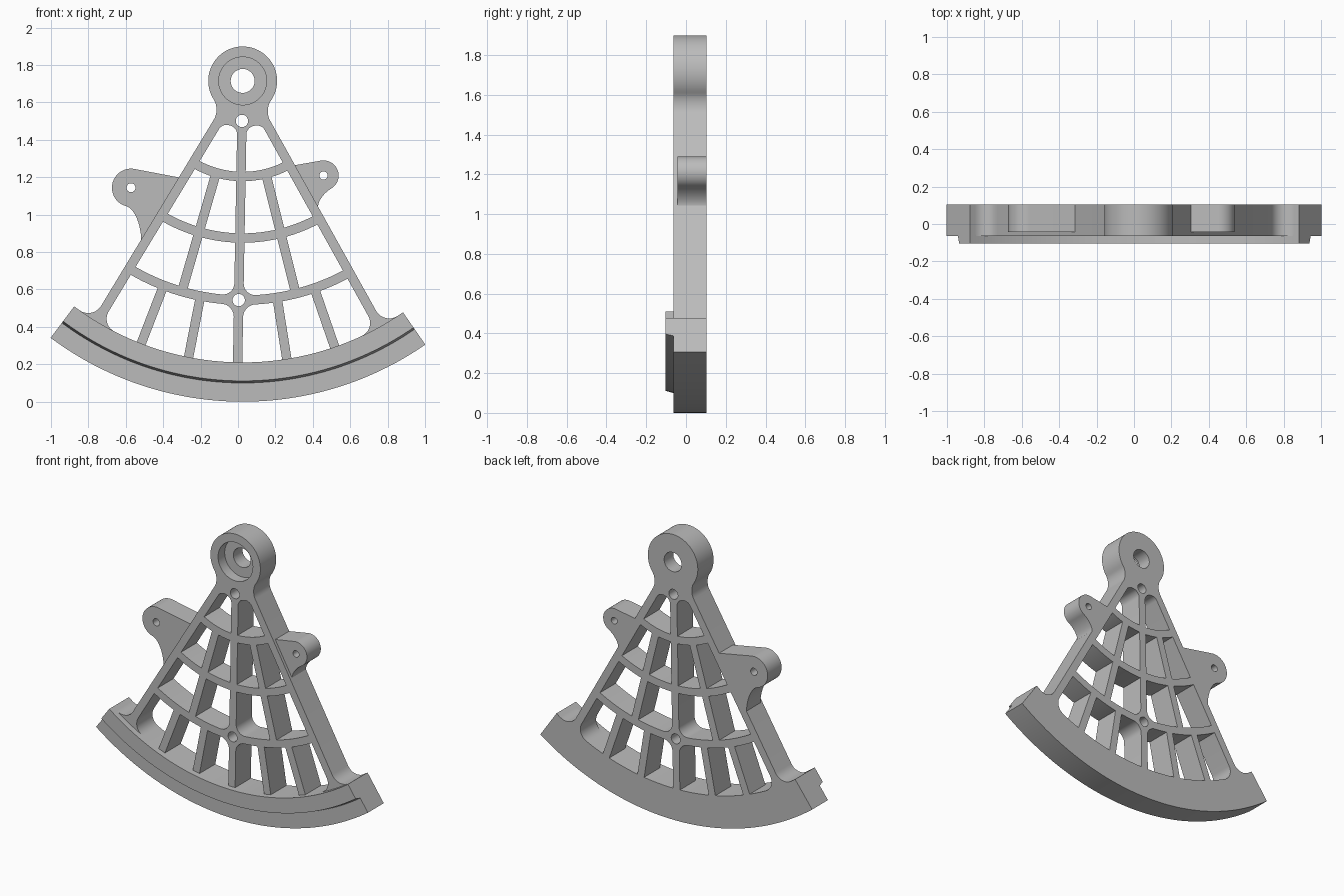
import bpy, bmesh
from math import sin, cos, asin, radians, pi
from mathutils import Matrix, Vector

if "Cube" in bpy.data.objects:
    bpy.data.objects.remove(bpy.data.objects["Cube"])

PIVOT = Vector((0.025, 1.715))
TILT = radians(1.03)
LEG = radians(30.15)          # half angle between the two legs
END = radians(35.74)          # half angle of the rim
HALF = 0.025                  # half width of every rib
FRONT, BACK = -0.063, 0.103
RIM_IN, RIM_OUT, HUB = 1.505, 1.715, 0.184

grey = bpy.data.materials.new("plain grey")
grey.use_nodes = True
grey.diffuse_color = (0.5, 0.5, 0.5, 1)
grey.node_tree.nodes["Principled BSDF"].inputs["Base Color"].default_value = (0.5, 0.5, 0.5, 1)


def polar(r, a):
    """Point at radius r from the pivot, angle a from straight down."""
    return PIVOT + Vector((r * sin(a - TILT), -r * cos(a - TILT)))


def rib_side(r, a, side):
    """Angle of one side of a radial rib at radius r."""
    return a + side * asin(HALF / r)


def arc(r, a, b, steps=32):
    return [polar(r, a + (b - a) * i / steps) for i in range(steps + 1)]


def circle(c, r, a=0, b=2 * pi, steps=64):
    pts = [Vector(c) + r * Vector((cos(a + (b - a) * i / steps), sin(a + (b - a) * i / steps)))
           for i in range(steps + 1)]
    return pts[:-1] if abs(b - a) > 6.28 else pts


def fillet(p, corner, q, steps=10):
    """Rounded corner from p to q."""
    p, corner, q = Vector(p), Vector(corner), Vector(q)
    u, v = p.lerp(corner, 0.55), q.lerp(corner, 0.55)
    return [p * (1 - t) ** 3 + u * 3 * t * (1 - t) ** 2 + v * 3 * t * t * (1 - t) + q * t ** 3
            for t in (i / steps for i in range(steps + 1))]


def cell(r0, r1, a0, a1, rounds=(0, 0, 0, 0)):
    """Opening between two ribs and two rings; rounds: inner a0, inner a1, outer a1, outer a0."""
    spec = [(r0, a0, 1, 1, 1), (r0, a1, -1, 1, -1), (r1, a1, -1, -1, -1), (r1, a0, 1, -1, 1)]
    pts, arcs = [], []
    for i, ((r, a, side, into, along), d) in enumerate(zip(spec, rounds)):
        corner_a = rib_side(r, a, side)
        corner = polar(r, corner_a)
        on_rib = polar(r + into * d, rib_side(r + into * d, a, side))
        arc_a = corner_a + along * d / r
        on_arc = polar(r, arc_a)
        arcs.append(arc_a)
        run = fillet(on_rib, corner, on_arc) if d else [corner]
        if i % 2:
            run.reverse()
            pts += arc(r, arcs[i - 1], arc_a, 16)[1:-1]
        pts += run
    return pts


def finish(obj):
    obj.data.materials.clear()
    obj.data.materials.append(grey)
    bpy.ops.object.select_all(action="DESELECT")
    obj.select_set(True)
    bpy.context.view_layer.objects.active = obj
    bpy.ops.object.shade_smooth_by_angle(angle=radians(25))


def plate(name, loops, y0, y1):
    """Flat plate in the xz plane from an outline and its openings."""
    cu = bpy.data.curves.new(name + " outline", "CURVE")
    cu.dimensions, cu.fill_mode, cu.extrude = "2D", "BOTH", (y1 - y0) / 2
    for loop in loops:
        sp = cu.splines.new("POLY")
        sp.points.add(len(loop) - 1)
        for pt, p in zip(sp.points, loop):
            pt.co = (p.x, p.y, 0, 1)
        sp.use_cyclic_u = True
    tmp = bpy.data.objects.new(name + " outline", cu)
    bpy.context.collection.objects.link(tmp)
    dg = bpy.context.evaluated_depsgraph_get()
    me = bpy.data.meshes.new_from_object(tmp.evaluated_get(dg))
    bpy.data.objects.remove(tmp)
    me.transform(Matrix.Translation((0, (y0 + y1) / 2, 0)) @ Matrix.Rotation(pi / 2, 4, "X"))
    bm = bmesh.new()
    bm.from_mesh(me)
    bmesh.ops.remove_doubles(bm, verts=bm.verts, dist=0.0001)
    bmesh.ops.recalc_face_normals(bm, faces=bm.faces)
    bm.to_mesh(me)
    bm.free()
    me.name = name
    obj = bpy.data.objects.new(name, me)
    bpy.context.collection.objects.link(obj)
    return obj


# Outline of the frame: rim, legs and hub
def side_run(s):
    """Outline from the rim end up to the hub on side s."""
    leg = lambda r: polar(r, s * rib_side(r, LEG, 1))
    foot = rib_side(RIM_IN, LEG, 1)
    start = foot + 0.085 / RIM_IN
    return (arc(RIM_IN, s * END, s * start, 8)
            + fillet(polar(RIM_IN, s * start), leg(RIM_IN), leg(RIM_IN - 0.085))[1:]
            + fillet(leg(0.255), leg(0.193), polar(HUB, s * radians(56))))


neck = radians(56)
outline = (arc(RIM_OUT, -END, END, 80) + side_run(1)
           + arc(HUB, neck, 2 * pi - neck, 64)[1:-1] + side_run(-1)[::-1])

# Openings of the lattice
rings = [0.511, 0.84, 1.172]
loops = [outline]
for s in (-1, 1):
    def add(r0, r1, a0, a1, rounds=(0, 0, 0, 0)):
        if s < 0:
            a0, a1 = -a1, -a0
            rounds = (rounds[1], rounds[0], rounds[3], rounds[2])
        loops.append(cell(r0, r1, a0, a1, rounds))
    add(0.248, rings[0] - HALF, 0, LEG, (0.038, 0.038, 0, 0))
    for i in range(2):
        r0, r1 = rings[i] + HALF, rings[i + 1] - HALF
        add(r0, r1, 0, LEG / 2, (0, 0, 0, 0.065 * i))
        add(r0, r1, LEG / 2, LEG)
    for i in range(3):
        add(rings[2] + HALF, RIM_IN, LEG * i / 3, LEG * (i + 1) / 3,
            (0.065 * (i == 0), 0, 0.08 * (i == 2), 0))

# Pivot hole and the two small holes on the middle rib
loops += [circle(PIVOT, 0.064), circle(polar(0.214, 0), 0.033, steps=32),
          circle(polar(rings[2], 0), 0.033, steps=32)]
frame = plate("lattice_frame", loops, FRONT, BACK)

# Counterbore in the front of the hub
cutter = plate("hub_counterbore_cutter", [circle(PIVOT, 0.128)], FRONT - 0.05, FRONT + 0.07)
cutter.hide_render = True
cut = frame.modifiers.new("counterbore", "BOOLEAN")
cut.operation, cut.solver, cut.object = "DIFFERENCE", "EXACT", cutter
bpy.context.view_layer.objects.active = frame
bpy.ops.object.modifier_apply(modifier=cut.name)
bpy.data.objects.remove(cutter)
finish(frame)

# Mounting ears
left_c, right_c = (-0.572, 1.144), (0.457, 1.209)
rad = radians
ear = circle(left_c, 0.102, rad(82), rad(255), 40)
ear += fillet(ear[-1], (-0.52, 1.026), (-0.517, 0.86))[1:]
ear += [Vector((-0.495, 0.86)), Vector((-0.30, 1.196))]
finish(plate("right_ear", [ear, circle(left_c, 0.024, steps=24)], FRONT + 0.02, BACK))
ear = circle(right_c, 0.081, rad(100), rad(-60), 40)
ear += fillet(ear[-1], (0.425, 1.096), (0.428, 1.04))[1:]
ear += [Vector((0.405, 1.04)), Vector((0.28, 1.26))]
finish(plate("left_ear", [ear, circle(right_c, 0.022, steps=24)], FRONT + 0.02, BACK))

# Raised band along the front of the rim, with a sloped lower edge
bm = bmesh.new()
profile = [(RIM_IN, -0.103), (1.604, -0.103), (1.615, FRONT), (1.615, -0.055), (RIM_IN, -0.055)]
steps, previous = 80, None
for i in range(steps + 1):
    a = -END + 2 * END * i / steps
    row = []
    for r, y in profile:
        p = polar(r, a)
        row.append(bm.verts.new((p.x, y, p.y)))
    if previous:
        for j in range(len(row)):
            k = (j + 1) % len(row)
            bm.faces.new((previous[j], previous[k], row[k], row[j]))
    if i in (0, steps):
        bm.faces.new(row)
    previous = row
bmesh.ops.recalc_face_normals(bm, faces=bm.faces)
me = bpy.data.meshes.new("rim_band")
bm.to_mesh(me)
bm.free()
band = bpy.data.objects.new("rim_band", me)
bpy.context.collection.objects.link(band)
finish(band)
